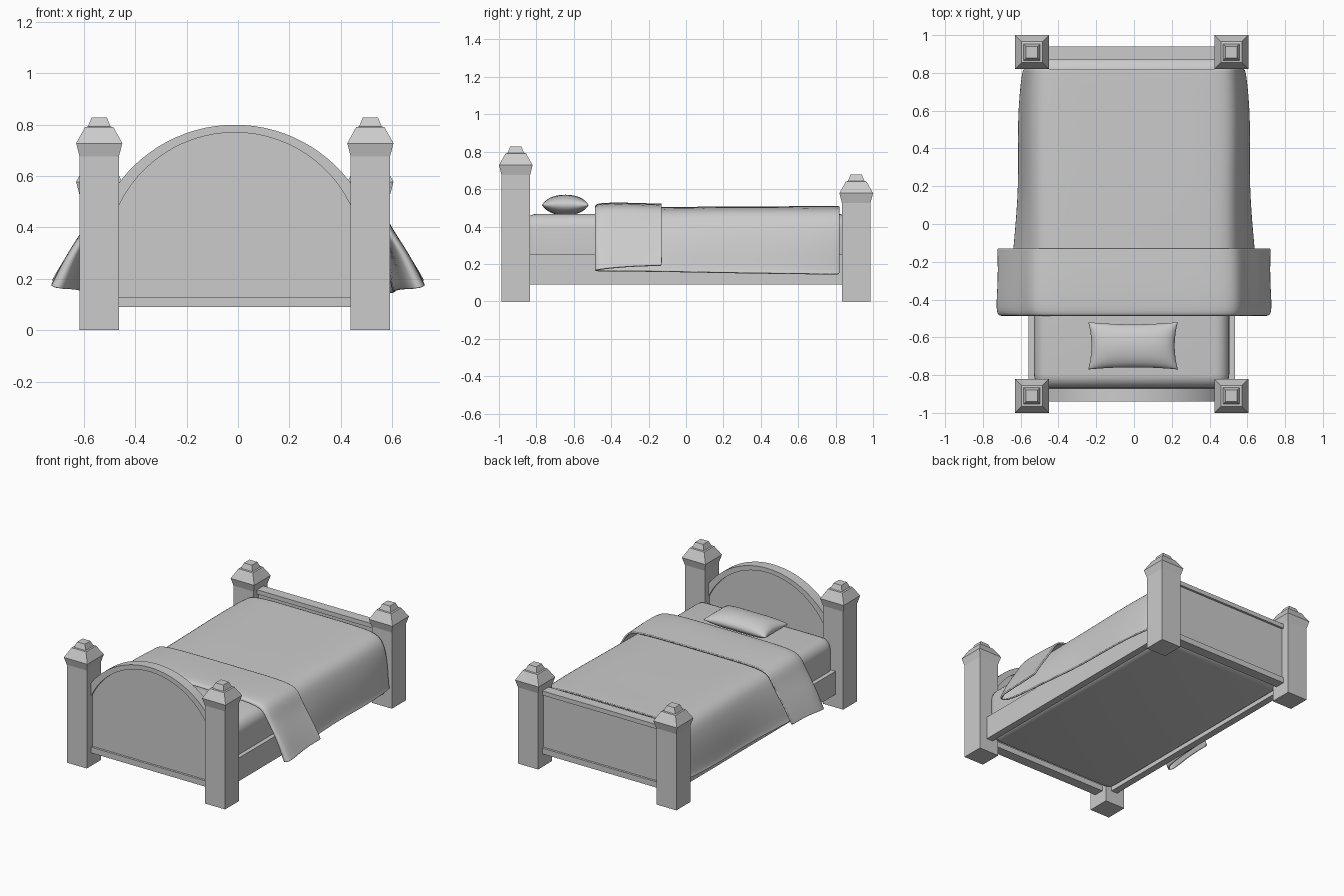
import bpy, bmesh, math

if "Cube" in bpy.data.objects:
    bpy.data.objects.remove(bpy.data.objects["Cube"])

CX = -0.0125          # the frame sits slightly left of the blanket's centre
PX, PY = 0.528, 0.915  # post offsets


def finish(name, bm, smooth=None):
    bmesh.ops.recalc_face_normals(bm, faces=bm.faces)
    me = bpy.data.meshes.new(name)
    bm.to_mesh(me)
    bm.free()
    ob = bpy.data.objects.new(name, me)
    bpy.context.collection.objects.link(ob)
    if smooth is not None:
        bpy.ops.object.select_all(action='DESELECT')
        bpy.context.view_layer.objects.active = ob
        ob.select_set(True)
        bpy.ops.object.shade_smooth_by_angle(angle=math.radians(smooth))
    return ob


def box(name, x0, x1, y0, y1, z0, z1):
    bm = bmesh.new()
    bmesh.ops.create_cube(bm, size=1)
    for v in bm.verts:
        v.co = (x0 + (v.co.x + .5) * (x1 - x0), y0 + (v.co.y + .5) * (y1 - y0),
                z0 + (v.co.z + .5) * (z1 - z0))
    return finish(name, bm)


def extrude_xz(name, pts, y0, y1):
    """Extrude an outline in the xz plane from y0 to y1."""
    bm = bmesh.new()
    f = bm.faces.new([bm.verts.new((x, y0, z)) for x, z in pts])
    r = bmesh.ops.extrude_face_region(bm, geom=[f])
    for v in r['geom']:
        if isinstance(v, bmesh.types.BMVert):
            v.co.y = y1
    return finish(name, bm, 30)


def post(name, x, y, h):
    """Square post with a stepped pyramid cap."""
    rings = [(.0765, 0), (.0765, h), (.09, h + .052), (.055, h + .115),
             (.044, h + .117), (.03, h + .152)]
    bm = bmesh.new()
    loops = [[bm.verts.new((x + sx * r, y + sy * r, z))
              for sx, sy in ((-1, -1), (1, -1), (1, 1), (-1, 1))] for r, z in rings]
    for a, b in zip(loops, loops[1:]):
        for i in range(4):
            bm.faces.new((a[i], a[(i + 1) % 4], b[(i + 1) % 4], b[i]))
    bm.faces.new(loops[0])
    bm.faces.new(loops[-1])
    return finish(name, bm)


def arc(r, top, w, n=28):
    """Arc points from left to right, half width w, peaking at z = top."""
    a = math.asin(w / r)
    return [(CX + r * math.sin(t), top - r + r * math.cos(t))
            for t in (-a + 2 * a * i / n for i in range(n + 1))]


# Posts and side rails
for side, label in ((-1, 'left'), (1, 'right')):
    x = CX + side * PX
    post(label + '_head_post', x, -.91, .676)
    post(label + '_foot_post', x, .91, .526)
    rx = CX + side * .522
    box(label + '_side_rail', rx - .024, rx + .024, -.86, .86, .09, .25)

# Arched headboard: thin panel, thick rim and bottom rail
W = .465
inner, outer = arc(.50, .77, W), arc(.5625, .80, W)
extrude_xz('headboard_panel', inner + [(CX + W, .11), (CX - W, .11)], -.925, -.885)
extrude_xz('headboard_rim', outer + inner[::-1], -.94, -.87)
box('headboard_bottom_rail', CX - W, CX + W, -.94, -.87, .09, .13)

# Straight footboard
box('footboard_panel', CX - W, CX + W, .885, .925, .11, .51)
box('footboard_top_rail', CX - W, CX + W, .87, .94, .495, .525)
box('footboard_bottom_rail', CX - W, CX + W, .87, .94, .09, .13)

# Mattress
m = box('mattress', CX - .517, CX + .517, -.87, .885, .095, .468)
b = m.modifiers.new('round', 'BEVEL')
b.width, b.segments = .075, 6
m.data.shade_smooth()

# Pillow: two inflated sheets with pulled-in edges
bm = bmesh.new()
N = 20
for s in (1, -1):
    grid = []
    for i in range(N + 1):
        u = -math.cos(math.pi * i / N)
        row = []
        for j in range(N + 1):
            v = -math.cos(math.pi * j / N)
            px = .237 * u * (1 - .07 * (1 - v * v))
            py = .125 * v * (1 - .09 * (1 - u * u))
            pz = .055 * (max(0, 1 - u ** 4) * max(0, 1 - v * v)) ** .5
            row.append(bm.verts.new((px - .005, py - .645, .515 + s * pz)))
        grid.append(row)
    for i in range(N):
        for j in range(N):
            bm.faces.new((grid[i][j], grid[i + 1][j], grid[i + 1][j + 1], grid[i][j + 1]))
bmesh.ops.remove_doubles(bm, verts=bm.verts, dist=1e-5)
finish('pillow', bm, 80)

# Blanket with folded-back top: stations of (y, shoulder, hem half width, top z, hem z)
stations = [(.82, .545, .58, .503, .145), (.80, .55, .59, .505, .145), (.55, .56, .615, .503, .148),
            (.2, .55, .603, .503, .153), (-.13, .55, .635, .498, .16),
            (-.40, .55, .655, .495, .162), (-.475, .56, .68, .497, .162),
            (-.487, .57, .71, .51, .165), (-.46, .585, .728, .523, .172),
            (-.30, .585, .715, .523, .188), (-.15, .58, .718, .517, .191), (-.13, .58, .72, .517, .191)]
bm = bmesh.new()
rows = []
for y, s, w, zt, zb in stations:
    half = [(w, zb), (w - .01, zb + .02), (s + (w - s) * .55, .30), (s, .41), (s - .035, zt - .03),
            (s - .11, zt - .002), (.22, zt)]
    prof = [(-x, z) for x, z in half] + [(0, zt)] + half[::-1]
    rows.append([bm.verts.new((x, y, z)) for x, z in prof])
for a, c in zip(rows, rows[1:]):
    for i in range(len(a) - 1):
        bm.faces.new((a[i], a[i + 1], c[i + 1], c[i]))
bl = finish('blanket', bm, 180)
sub = bl.modifiers.new('smooth', 'SUBSURF')
sub.levels = sub.render_levels = 2
sol = bl.modifiers.new('thickness', 'SOLIDIFY')
sol.thickness, sol.offset = .01, 0
